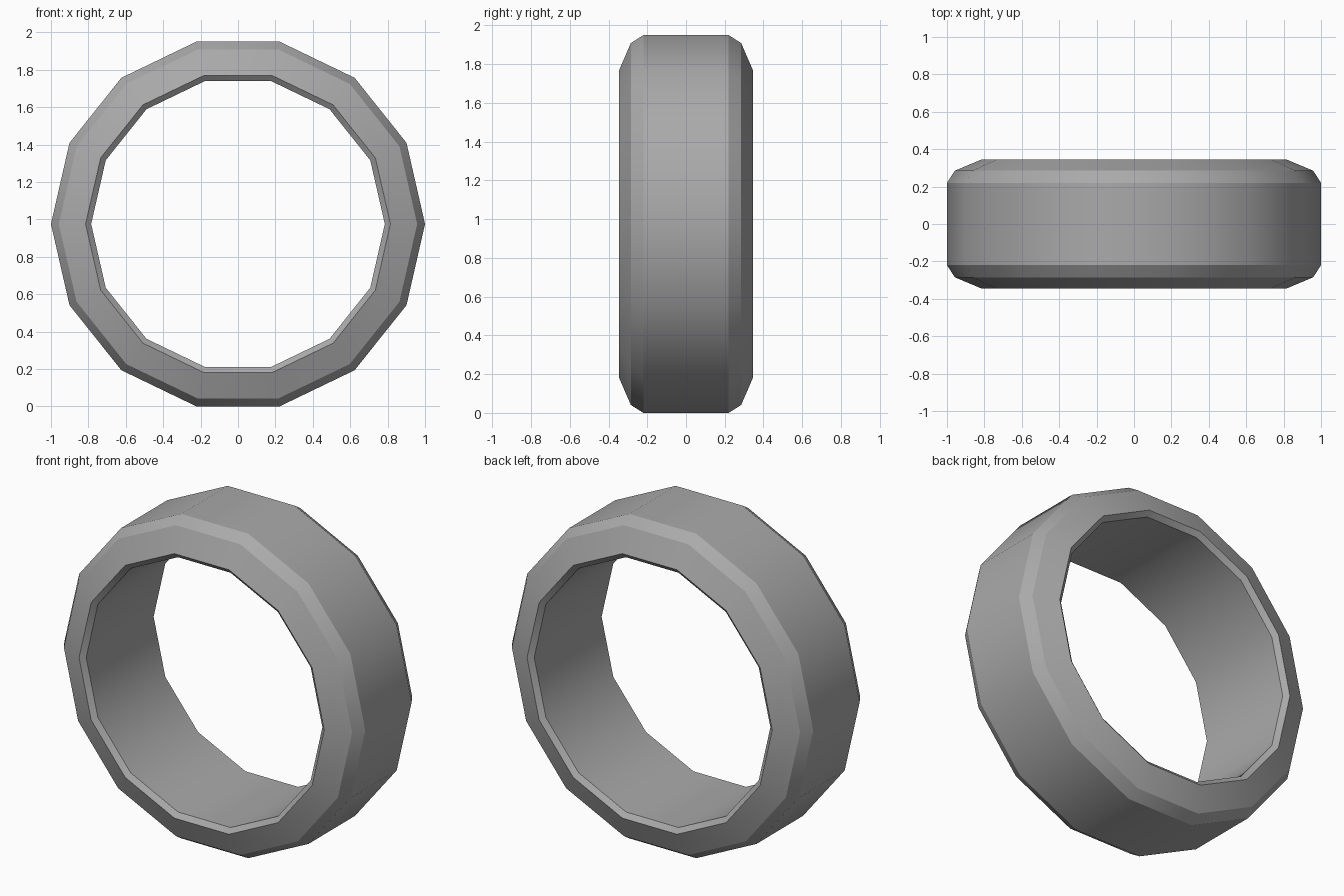
import bpy
import bmesh
from math import cos, pi, radians
from mathutils import Matrix, Vector

cube = bpy.data.objects.get("Cube")
if cube:
    bpy.data.objects.remove(cube, do_unlink=True)

SIDES = 14
CENTRE_Z = cos(pi / SIDES)   # the ring rests on one flat side

# Plain grey material
grey = bpy.data.materials.new("plain grey")
grey.use_nodes = True
colour = (0.4, 0.4, 0.4, 1)
grey.diffuse_color = colour
grey.node_tree.nodes["Principled BSDF"].inputs["Base Color"].default_value = colour

# Half section as (radius, y), mirrored into a closed loop
half = [(0.785, 0.32), (0.815, 0.345), (0.958, 0.285), (1.0, 0.22)]
section = half + [(r, -y) for r, y in reversed(half)]

# Sweep the section around the y axis
bm = bmesh.new()
rings = []
for i in range(SIDES):
    turn = Matrix.Rotation(2 * pi * i / SIDES, 3, "Y")
    rings.append([bm.verts.new(turn @ Vector((r, y, 0))) for r, y in section])
for a, b in zip(rings, rings[1:] + rings[:1]):
    for j in range(len(section)):
        k = (j + 1) % len(section)
        bm.faces.new((a[j], a[k], b[k], b[j]))
bmesh.ops.recalc_face_normals(bm, faces=bm.faces)
bmesh.ops.translate(bm, verts=bm.verts, vec=(0, 0, CENTRE_Z))

mesh = bpy.data.meshes.new("ring_band")
bm.to_mesh(mesh)
bm.free()
mesh.materials.append(grey)
ring = bpy.data.objects.new("ring_band", mesh)
bpy.context.collection.objects.link(ring)

# Smooth around the ring, crisp between the bevel bands
bpy.ops.object.select_all(action="DESELECT")
ring.select_set(True)
bpy.context.view_layer.objects.active = ring
bpy.ops.object.shade_smooth_by_angle(angle=radians(30))
